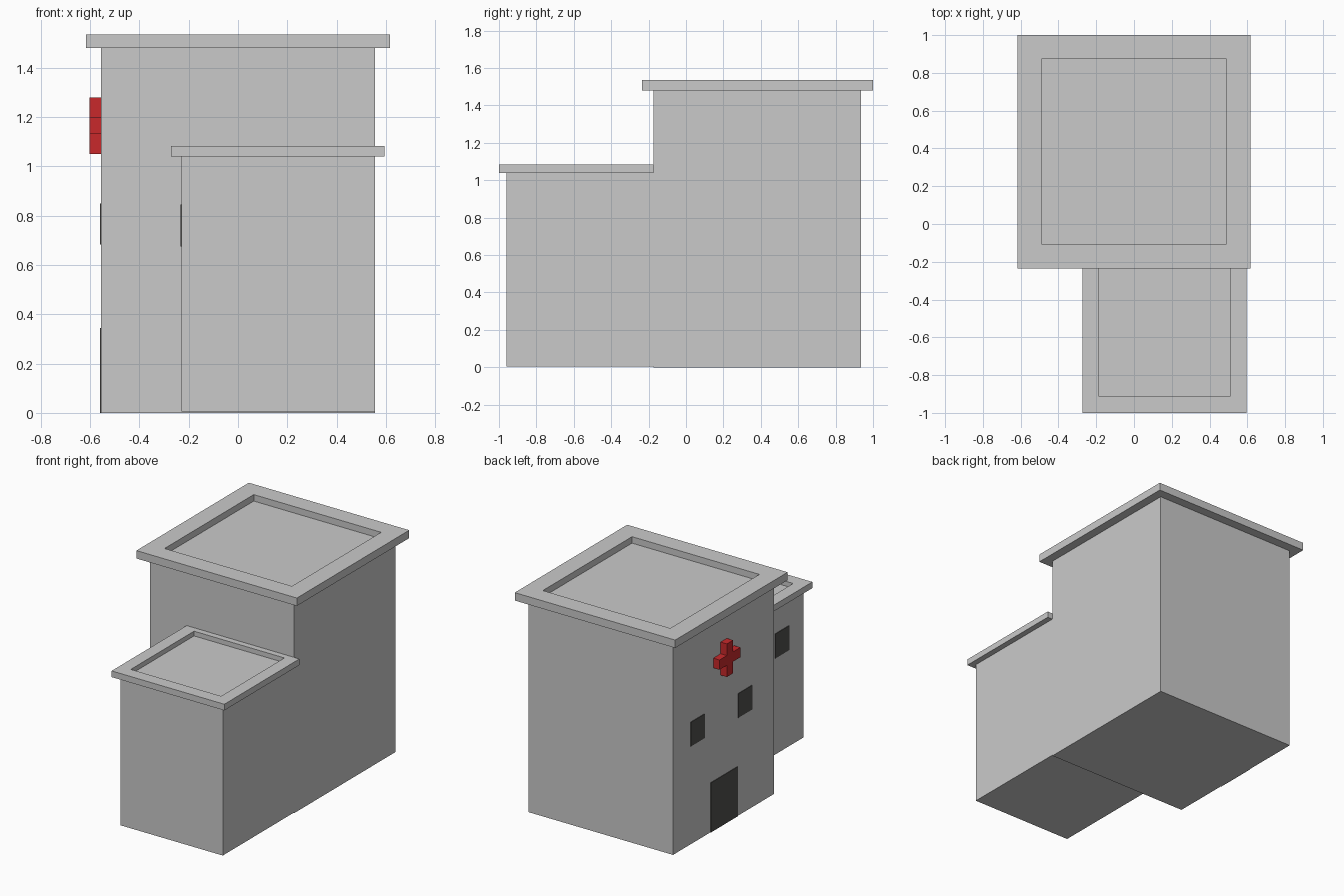
import bpy, bmesh

if "Cube" in bpy.data.objects:
    bpy.data.objects.remove(bpy.data.objects["Cube"])


def material(name, rgb):
    m = bpy.data.materials.new(name)
    m.diffuse_color = (*rgb, 1)
    m.use_nodes = True
    m.node_tree.nodes["Principled BSDF"].inputs["Base Color"].default_value = m.diffuse_color
    return m


GREY = material("wall grey", (0.59, 0.59, 0.59))
DARK = material("opening dark", (0.08, 0.078, 0.075))
RED = material("cross red", (0.58, 0.022, 0.024))


def finish(name, bm, mat):
    bmesh.ops.recalc_face_normals(bm, faces=bm.faces)
    me = bpy.data.meshes.new(name)
    bm.to_mesh(me)
    bm.free()
    me.materials.append(mat)
    ob = bpy.data.objects.new(name, me)
    bpy.context.collection.objects.link(ob)
    return ob


def box(name, x, y, z, mat):
    """Box from (min, max) pairs."""
    bm = bmesh.new()
    bmesh.ops.create_cube(bm, size=1)
    for v in bm.verts:
        v.co = [r[0] if c < 0 else r[1] for c, r in zip(v.co, (x, y, z))]
    return finish(name, bm, mat)


def roof(name, outer, inner, z0, z1, floor):
    """Flat slab with a sunken panel; rectangles are (x0, x1, y0, y1)."""
    bm = bmesh.new()
    loops = []
    for (x0, x1, y0, y1), z in ((outer, z0), (outer, z1), (inner, z1), (inner, floor)):
        loops.append([bm.verts.new((x, y, z)) for x, y in
                      ((x0, y0), (x1, y0), (x1, y1), (x0, y1))])
    for a, b in zip(loops, loops[1:]):
        for i in range(4):
            j = (i + 1) % 4
            bm.faces.new((a[i], a[j], b[j], b[i]))
    bm.faces.new(loops[0][::-1])
    bm.faces.new(loops[-1])
    return finish(name, bm, GREY)


# Main block and its roof
box("main_block", (-0.555, 0.555), (-0.175, 0.935), (0, 1.48), GREY)
roof("main_roof", (-0.617, 0.617, -0.235, 1.0), (-0.49, 0.49, -0.107, 0.873),
     1.48, 1.535, 1.49)

# Lower wing and its roof
box("wing_block", (-0.23, 0.555), (-0.96, -0.175), (0.005, 1.04), GREY)
roof("wing_roof", (-0.272, 0.595, -1.0, -0.175), (-0.186, 0.509, -0.912, -0.217),
     1.04, 1.083, 1.05)

# Painted door and windows on the left side, as thin plates
T = 0.004
box("door", (-0.555 - T, -0.555), (0.227, 0.525), (0, 0.345), DARK)
for i, y in enumerate((0.147, 0.668)):
    box(f"main_window_{i + 1}", (-0.555 - T, -0.555), (y - 0.077, y + 0.077), (0.682, 0.85), DARK)
for i, y in enumerate((-0.725, -0.41)):
    box(f"wing_window_{i + 1}", (-0.23 - T, -0.23), (y - 0.077, y + 0.077), (0.675, 0.845), DARK)

# Raised red cross: a plus outline extruded out of the wall
bm = bmesh.new()
a, b = 0.034, 0.115
outline = [(a, a), (a, b), (-a, b), (-a, a), (-b, a), (-b, -a),
           (-a, -a), (-a, -b), (a, -b), (a, -a), (b, -a), (b, a)]
face = bm.faces.new([bm.verts.new((-0.555, 0.378 + y, 1.165 + z)) for y, z in outline])
ext = bmesh.ops.extrude_face_region(bm, geom=[face], use_keep_orig=True)
bmesh.ops.translate(bm, vec=(-0.048, 0, 0),
                    verts=[v for v in ext["geom"] if isinstance(v, bmesh.types.BMVert)])
finish("wall_cross", bm, RED)
